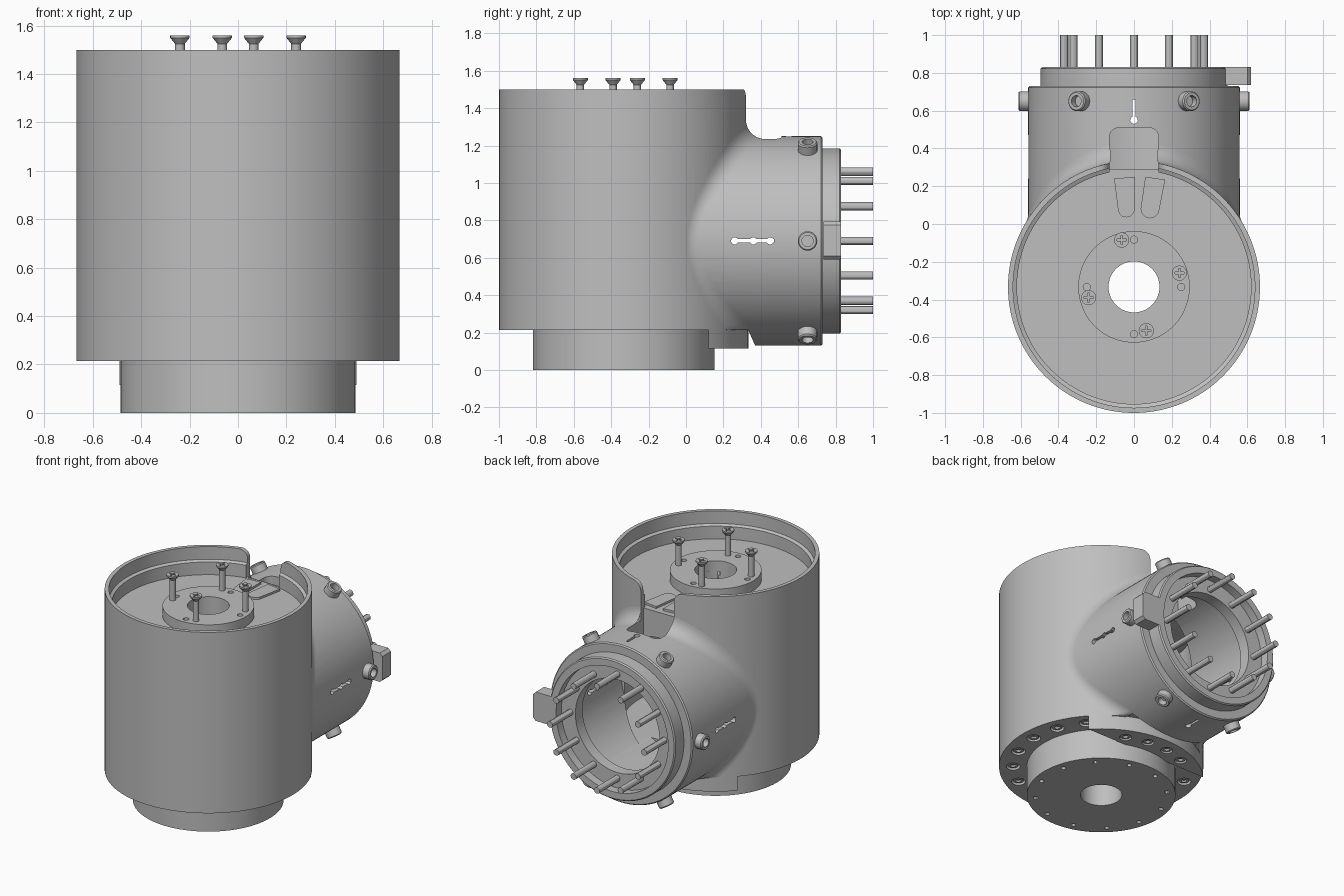
import bpy, bmesh, math
from mathutils import Matrix, Vector

if "Cube" in bpy.data.objects:
    bpy.data.objects.remove(bpy.data.objects["Cube"], do_unlink=True)

grey = bpy.data.materials.new("machined_grey")
grey.use_nodes = True
colour = (0.52, 0.52, 0.52, 1)
grey.diffuse_color = colour
grey.node_tree.nodes["Principled BSDF"].inputs["Base Color"].default_value = colour

X, Y, Z = Vector((1, 0, 0)), Vector((0, 1, 0)), Vector((0, 0, 1))
MAIN_R, MAIN_Y, MAIN_BOTTOM = 0.667, -0.333, 0.215
ARM_R, ARM_Z, BORE_R = 0.56, 0.69, 0.135


def place(x, y, z, axis=Z):
    return Matrix.Translation((x, y, z)) @ axis.to_track_quat('Z', 'Y').to_matrix().to_4x4()


MAIN = [place(0, MAIN_Y, 0)]
ARM = [place(0, 0, ARM_Z, Y)]


def finish(name, bm, recalc=True):
    if recalc:
        bmesh.ops.remove_doubles(bm, verts=bm.verts, dist=1e-5)
        bmesh.ops.recalc_face_normals(bm, faces=bm.faces)
    me = bpy.data.meshes.new(name)
    bm.to_mesh(me)
    bm.free()
    me.materials.append(grey)
    ob = bpy.data.objects.new(name, me)
    bpy.context.collection.objects.link(ob)
    return ob


def lathe(name, profile, places, n=32):
    """Closed (radius, height) profile turned around each placement's axis."""
    bm = bmesh.new()
    for m in places:
        rings = []
        for i in range(n):
            a = math.tau * i / n
            rings.append([bm.verts.new(m @ Vector((r * math.cos(a), r * math.sin(a), h)))
                          for r, h in profile])
        k = len(profile)
        for i in range(n):
            p, q = rings[i], rings[(i + 1) % n]
            for j in range(k):
                bm.faces.new((p[j], q[j], q[(j + 1) % k], p[(j + 1) % k]))
    return finish(name, bm)


def rod(name, r, lo, hi, places, n=32):
    return lathe(name, [(0, lo), (r, lo), (r, hi), (0, hi)], places, n)


def prism(name, pts, axis, lo, hi):
    """Outline extruded along one axis."""
    to3d = {'x': lambda u, v, w: (w, u, v), 'y': lambda u, v, w: (u, w, v),
            'z': lambda u, v, w: (u, v, w)}[axis]
    bm = bmesh.new()
    a = [bm.verts.new(to3d(u, v, lo)) for u, v in pts]
    b = [bm.verts.new(to3d(u, v, hi)) for u, v in pts]
    bm.faces.new(a)
    bm.faces.new(b)
    for i in range(len(pts)):
        j = (i + 1) % len(pts)
        bm.faces.new((a[i], a[j], b[j], b[i]))
    return finish(name, bm)


def rect(u0, u1, v0, v1):
    return [(u0, v0), (u1, v0), (u1, v1), (u0, v1)]


def arc(cx, cy, r, a0, a1, n=6):
    return [(cx + r * math.cos(math.radians(a0 + (a1 - a0) * i / n)),
             cy + r * math.sin(math.radians(a0 + (a1 - a0) * i / n))) for i in range(n + 1)]


def combine(target, *others, op='DIFFERENCE'):
    for other in others:
        mod = target.modifiers.new("combine", 'BOOLEAN')
        mod.operation, mod.solver, mod.object = op, 'EXACT', other
        bpy.context.view_layer.objects.active = target
        bpy.ops.object.modifier_apply(modifier=mod.name)
        bpy.data.objects.remove(other, do_unlink=True)


def around(r, z, degrees):
    """Placements on a circle about the main axis, measured from the back."""
    return [place(r * math.sin(math.radians(d)), MAIN_Y + r * math.cos(math.radians(d)), z)
            for d in degrees]


# Main drum joined to the side arm
body = rod("joint_body", MAIN_R, MAIN_BOTTOM, 1.50, MAIN, 128)
arm = lathe("arm", [(0, -0.3), (ARM_R, -0.3), (ARM_R, 0.722), (ARM_R - 0.008, 0.73), (0, 0.73)], ARM, 128)
combine(arm, prism("relief", [(-1, 0), (0.37, 0), (0.37, 0.13), (0.33, 0.22), (-1, 0.22)], 'x', -1, 1))
combine(body, arm, op='UNION')

# Hollows: top tray, inner chamber, arm bore and centre hole
combine(body,
        lathe("tray", [(0, 1.31), (0.62, 1.31), (0.62, 1.40), (0.64, 1.41), (0.64, 1.6), (0, 1.6)], MAIN, 128),
        rod("chamber", 0.6, 0.3, 1.25, MAIN, 96),
        rod("arm_bore", 0.44, 0.1, 0.8, ARM, 96),
        rod("centre_hole", BORE_R, 0.1, 1.4, MAIN, 64))

# Cable notch through the rim and the top of the arm
plan = [(-0.13, 0.29), (0.13, 0.29)] + arc(0.08, 0.46, 0.05, 0, 90) + arc(-0.08, 0.46, 0.05, 90, 180)
flare = [(-0.13, 1.312), (0.13, 1.312)] + arc(0.19, 1.44, 0.06, 180, 90) + [(0.19, 1.6), (-0.19, 1.6)] \
    + arc(-0.19, 1.44, 0.06, 90, 0)
combine(body, prism("notch_plan", plan, 'z', 1.0, 1.7), prism("notch_flare", flare, 'y', 0.2, 0.5))

# Key slots on the sides, top and bottom of the arm
combine(body,
        prism("side_slot", rect(0.25, 0.47, ARM_Z - 0.009, ARM_Z + 0.009), 'x', -0.7, 0.7),
        rod("side_holes", 0.019, -0.7, 0.7, [place(0, y, ARM_Z, X) for y in (0.26, 0.36, 0.45)], 16),
        prism("top_slot", rect(-0.008, 0.008, 0.55, 0.66), 'z', 0.05, 1.4),
        rod("top_hole", 0.02, 0.05, 1.4, [place(0, 0.55, 0)], 16))

# Counterbored screws under the drum and under the rear block
under = around(0.575, 0, range(50, 311, 20))
combine(body, rod("drum_pockets", 0.045, 0.2, 0.24, under, 20))
block = rod("rear_block", MAIN_R, 0.115, 0.225, MAIN, 128)
block_spots = around(0.575, -0.1, (-24, -8, 8, 24))
combine(block, prism("block_trim", rect(-1, 1, -2, 0.12), 'z', 0, 1),
        rod("block_pockets", 0.04, 0.2, 0.24, block_spots, 20))
lathe("underside_screws", [(0, 0.245), (0.033, 0.245), (0.033, 0.222), (0.018, 0.222), (0.018, 0.235), (0, 0.235)],
      under + block_spots, 16)

# Rolling fillet where the arm meets the drum
F = 0.1
bm = bmesh.new()
for side in (1, -1):
    start, stop, steps = math.asin(0.13 / ARM_R), math.radians(148), 64
    rows = []
    for i in range(steps + 1):
        t = start + (stop - start) * i / steps
        c = Vector((side * (ARM_R + F) * math.sin(t), 0, ARM_Z + (ARM_R + F) * math.cos(t)))
        c.y = MAIN_Y + math.sqrt((MAIN_R + F) ** 2 - c.x ** 2)
        to_main = Vector((-c.x, MAIN_Y - c.y, 0)).normalized()
        to_arm = Vector((-c.x, 0, ARM_Z - c.z)).normalized()
        row = []
        for j in range(9):
            p = c + F * to_main.slerp(to_arm, j / 8)
            p.z = max(p.z, MAIN_BOTTOM)
            row.append(bm.verts.new(p))
        rows.append((c, row))
    for (c, p), (_, q) in zip(rows, rows[1:]):
        for j in range(8):
            f = bm.faces.new((p[j], p[j + 1], q[j + 1], q[j]))
            f.normal_update()
            if f.normal.dot(c - f.calc_center_median()) < 0:
                f.normal_flip()
finish("arm_fillet", bm, recalc=False)

# Stepped base
base = lathe("base", [(BORE_R, 0), (0.485, 0), (0.485, 0.22), (BORE_R, 0.22)], MAIN, 128)
combine(base, rod("base_holes", 0.016, -0.05, 0.05, around(0.43, 0, range(15, 360, 30)), 12))

# Raised disc in the tray, with small holes and four tall screws
disc = lathe("centre_disc", [(BORE_R, 1.305), (0.295, 1.305), (0.295, 1.38), (BORE_R, 1.38)], MAIN, 96)
combine(disc, rod("disc_holes", 0.019, 1.33, 1.5, around(0.25, 0, (0, 90, 180, 270)), 16))
spots = [(-0.065, -0.085), (0.24, -0.26), (-0.24, -0.39), (0.065, -0.565)]
screws = lathe("disc_screws", [(0, 1.31), (0.02, 1.31), (0.02, 1.525), (0.04, 1.55), (0.04, 1.56), (0, 1.56)],
               [place(x, y, 0) for x, y in spots], 20)
for x, y in spots:
    w, l = 0.005, 0.024
    cross = [(x - l, y - w), (x - w, y - w), (x - w, y - l), (x + w, y - l), (x + w, y - w), (x + l, y - w),
             (x + l, y + w), (x + w, y + w), (x + w, y + l), (x - w, y + l), (x - w, y + w), (x - l, y + w)]
    combine(screws, prism("cross", cross, 'z', 1.548, 1.6))

# Two cable guide pads on the tray floor
prism("guide_pad_left", [(-0.105, 0.24), (-0.085, 0.08)] + arc(-0.04, 0.08, 0.045, 180, 360) + [(0.005, 0.25)],
      'z', 1.3, 1.325)
prism("guide_pad_right", [(0.06, 0.25), (0.035, 0.08)] + arc(0.085, 0.08, 0.05, 180, 360) + [(0.165, 0.235)],
      'z', 1.3, 1.325)

# Recessed end flange, its side tab and ring of pins
lathe("end_flange", [(0.33, 0.69), (0.46, 0.69), (0.46, 0.725), (0.495, 0.725), (0.495, 0.822), (0.487, 0.83),
                     (0.44, 0.83), (0.44, 0.77), (0.33, 0.77)], ARM, 128)
prism("flange_tab", [(0.45, 0.59), (0.6, 0.59), (0.62, 0.61), (0.62, 0.775), (0.6, 0.795), (0.45, 0.795)],
      'y', 0.735, 0.83)
ring = [math.radians(30 * k) for k in range(12)]
rod("flange_pins", 0.022, 0.75, 1.0,
    [place(0.37 * math.cos(a), 0, ARM_Z + 0.37 * math.sin(a), Y) for a in ring], 12)

# Radial socket screws round the arm
lathe("arm_screws", [(0, 0.52), (0.052, 0.52), (0.052, 0.605), (0.046, 0.612), (0.03, 0.612), (0.03, 0.57), (0, 0.57)],
      [place(0, 0.65, ARM_Z, Vector((math.cos(a), 0, math.sin(a)))) for a in ring[::2]], 24)

# Smooth shading with crisp edges
for ob in bpy.context.scene.objects:
    ob.select_set(ob.type == 'MESH')
bpy.context.view_layer.objects.active = body
bpy.ops.object.shade_smooth_by_angle(angle=math.radians(30))
